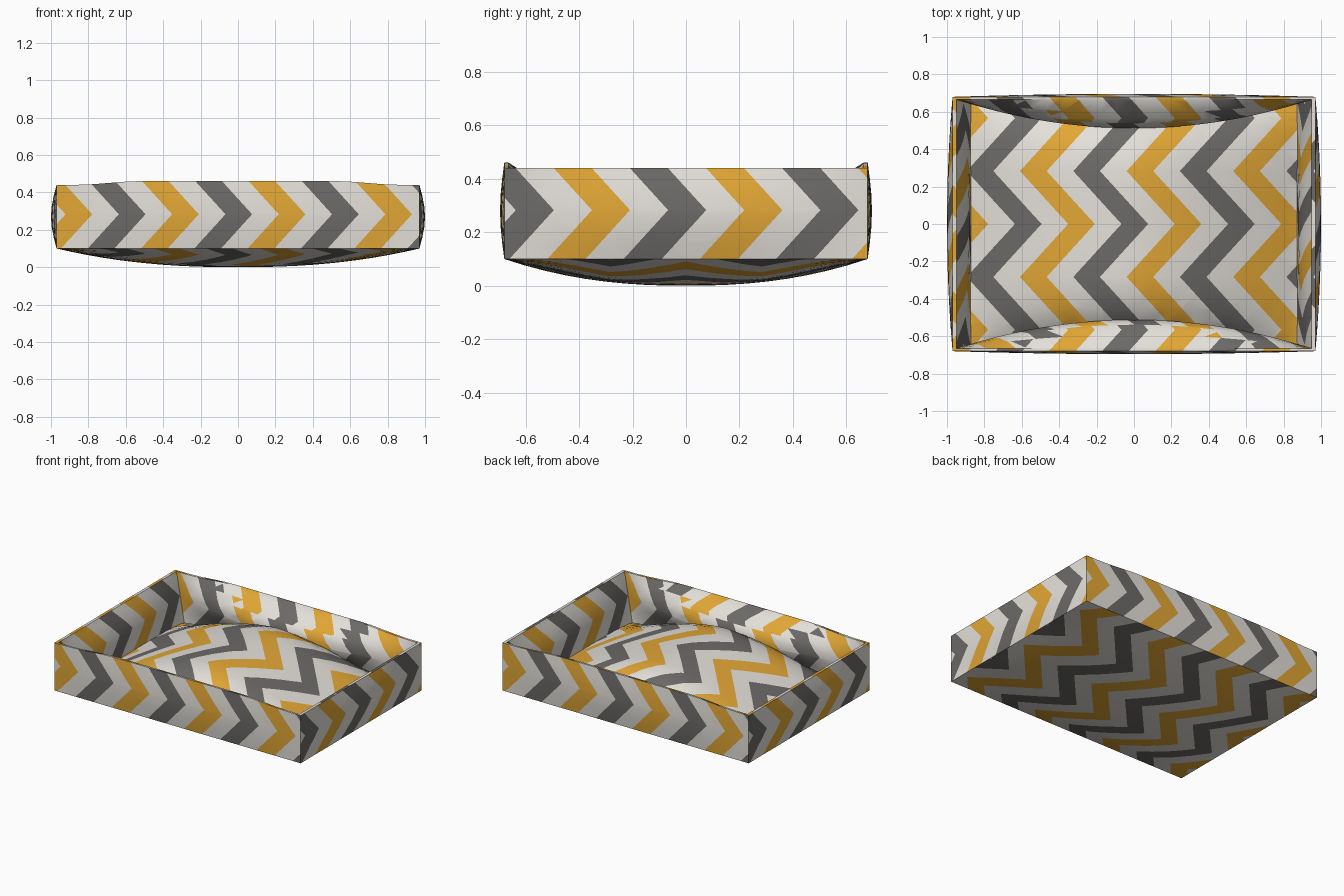
import bpy, bmesh, math
from mathutils import Vector

cube = bpy.data.objects.get("Cube")
if cube:
    bpy.data.objects.remove(cube)

HX, HY = 0.97, 0.68          # half length and half width at the seams
SEAM, RIM = 0.10, 0.44       # heights of the lower seam and the rim
WIDTH, SLOPE, HALF = 0.1425, 0.91, 0.283   # chevron stripe width, slant, half wave
START = -0.067


def material(name, rgb):
    m = bpy.data.materials.new(name)
    m.use_nodes = True
    m.diffuse_color = (*rgb, 1)
    bsdf = m.node_tree.nodes["Principled BSDF"]
    bsdf.inputs["Base Color"].default_value = (*rgb, 1)
    bsdf.inputs["Roughness"].default_value = 0.9
    return m


FABRICS = [material("charcoal_grey", (0.15, 0.145, 0.138)),
           material("off_white", (0.78, 0.75, 0.70)),
           material("mustard_yellow", (0.76, 0.385, 0.036))]
STRIPES = (0, 1, 2, 1)


def fabric_axes(group):
    """Across and along directions of the print for one of six facing directions."""
    axis, sign = group // 2, 1 if group % 2 else -1
    if axis == 0:
        return Vector((0, sign, 0)), Vector((0, 0, 1)), HALF
    if axis == 1:
        return Vector((-sign, 0, 0)), Vector((0, 0, 1)), HALF
    return Vector((1, 0, 0)), Vector((0, 1, 0)), 0.0


def cut(bm, faces, point, normal):
    geom = set(faces)
    for f in faces:
        geom.update(f.edges)
        geom.update(f.verts)
    bmesh.ops.bisect_plane(bm, geom=list(geom), dist=1e-5,
                           plane_co=point, plane_no=normal.normalized())


def print_chevrons(bm):
    """Cut zigzag stripes into the faces and colour them."""
    bmesh.ops.triangulate(bm, faces=bm.faces[:])
    bm.normal_update()
    side = bm.faces.layers.int.new("side")
    for f in bm.faces:
        n = f.normal
        axis = max(range(3), key=lambda i: abs(n[i]))
        f[side] = axis * 2 + (n[axis] > 0)
    for group in range(6):
        u, v, tip = fabric_axes(group)

        def members(band=None):
            return [f for f in bm.faces if f[side] == group and
                    (band is None or math.floor(
                        (f.calc_center_median().dot(v) - tip) / HALF) == band)]

        # lines through the points of the zigzag
        for band in range(-3, 4):
            faces = members()
            if faces:
                cut(bm, faces, v * (tip + band * HALF), v)
        # slanted stripe edges, one half wave at a time
        for band in range(-3, 4):
            if not members(band):
                continue
            lean = 1 if band % 2 == 0 else -1
            peak = tip + (band if lean > 0 else band + 1) * HALF
            for k in range(-9, 11):
                cut(bm, members(band), u * (START + k * WIDTH) + v * peak,
                    u + v * SLOPE * lean)
        for f in members():
            c = f.calc_center_median()
            d = (c.dot(v) - tip) % (2 * HALF)
            s = c.dot(u) + SLOPE * min(d, 2 * HALF - d)
            f.material_index = STRIPES[math.floor((s - START) / WIDTH) % 4]
    bm.faces.layers.int.remove(side)


def finish(name, bm):
    bmesh.ops.remove_doubles(bm, verts=bm.verts[:], dist=1e-4)
    bmesh.ops.recalc_face_normals(bm, faces=bm.faces[:])
    print_chevrons(bm)
    mesh = bpy.data.meshes.new(name)
    bm.to_mesh(mesh)
    bm.free()
    for m in FABRICS:
        mesh.materials.append(m)
    ob = bpy.data.objects.new(name, mesh)
    bpy.context.collection.objects.link(ob)
    bpy.ops.object.select_all(action='DESELECT')
    ob.select_set(True)
    bpy.context.view_layer.objects.active = ob
    bpy.ops.object.shade_smooth_by_angle(angle=math.radians(40))


# Cushion: plump dome on top, shallow belly below
def dome(x, y):
    return SEAM + 0.31 * max(0, 1 - abs(x / 0.92) ** 1.6) * (1 - abs(y / HY) ** 5)


def belly(x, y):
    return SEAM * (1 - (1 - abs(x / HX) ** 2.3) * (1 - abs(y / HY) ** 2.3))


bm = bmesh.new()
for surface in (dome, belly):
    grid = bmesh.ops.create_grid(bm, x_segments=24, y_segments=18, size=1)
    for vert in grid["verts"]:
        x, y = vert.co.x * HX, vert.co.y * HY
        vert.co = (x, y, surface(x, y))
finish("cushion", bm)


# Padded wall: a closed section swept along four sides with mitred corners
def inset_x(t):
    return 0.10 - 0.08 * t


def inset_y(t):
    return 0.04 - 0.025 * t


SECTION = [(k / 6, False) for k in range(7)] + [(1 - k / 8, True) for k in range(9)]


def wall_point(long_side, sign, s, t, inner):
    swell = 1 - s * s
    rim = RIM
    if long_side:
        rim += 0.021 * min(1, max(0, (0.85 - abs(s)) / 0.28))
    z = SEAM + t * (rim - SEAM)
    ix, iy = (inset_x(t), inset_y(t)) if inner else (0, 0)
    if inner:
        push = -(0.145 if long_side else 0.03) * math.sin(math.pi * t ** 1.3)
    else:
        push = (0.016 if long_side else 0.03) * math.sin(math.pi * t)
    if long_side:
        return s * (HX - ix), sign * (HY - iy + push * swell), z
    return sign * (HX - ix + push * swell), s * (HY - iy), z


bm = bmesh.new()
STEPS = 20
for long_side in (True, False):
    for sign in (-1, 1):
        rings = [[bm.verts.new(wall_point(long_side, sign, 2 * i / STEPS - 1, t, inner))
                  for t, inner in SECTION] for i in range(STEPS + 1)]
        for a, b in zip(rings, rings[1:]):
            for j in range(len(SECTION)):
                k = (j + 1) % len(SECTION)
                bm.faces.new((a[j], a[k], b[k], b[j]))
finish("padded_wall", bm)
